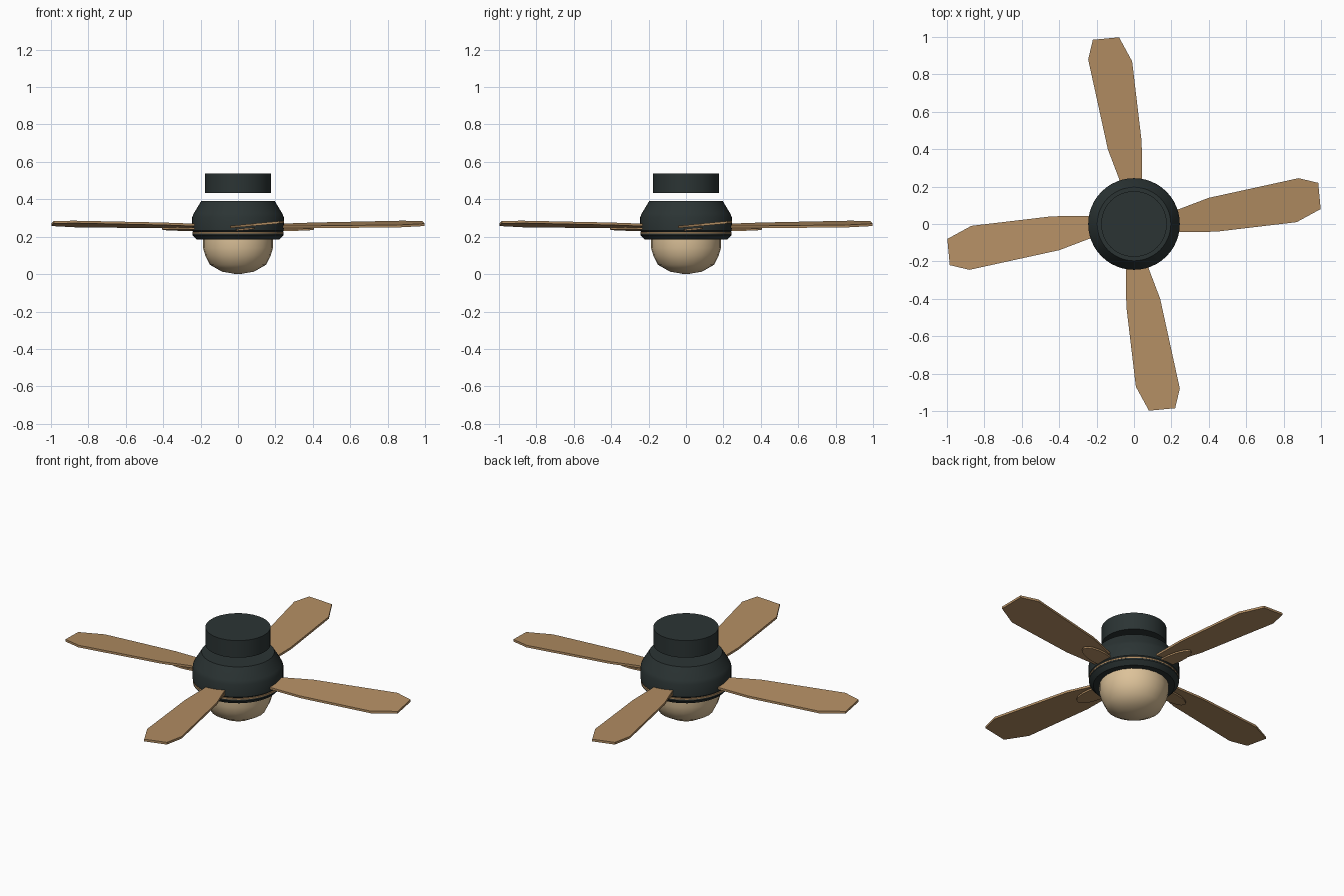
import bpy, math
from mathutils import Matrix, Vector

cube = bpy.data.objects.get("Cube")
if cube:
    bpy.data.objects.remove(cube, do_unlink=True)


def material(name, color):
    m = bpy.data.materials.new(name)
    m.use_nodes = True
    m.diffuse_color = (*color, 1)
    m.node_tree.nodes["Principled BSDF"].inputs["Base Color"].default_value = (*color, 1)
    return m


DARK = material("dark metal", (0.024, 0.034, 0.034))
WOOD = material("wood", (0.45, 0.27, 0.125))
GLASS = material("warm glass", (0.72, 0.54, 0.32))


def add_mesh(name, verts, faces, mat, smooth_angle=None):
    mesh = bpy.data.meshes.new(name)
    mesh.from_pydata(verts, [], faces)
    mesh.materials.append(mat)
    obj = bpy.data.objects.new(name, mesh)
    bpy.context.collection.objects.link(obj)
    if smooth_angle:
        bpy.ops.object.select_all(action='DESELECT')
        obj.select_set(True)
        bpy.context.view_layer.objects.active = obj
        bpy.ops.object.shade_smooth_by_angle(angle=math.radians(smooth_angle))
    return obj


def lathe(name, profile, mat, seg=48, angle=40):
    """Spin (radius, z) pairs, listed bottom to top, and cap both ends."""
    verts = [(r * math.cos(2 * math.pi * i / seg), r * math.sin(2 * math.pi * i / seg), z)
             for r, z in profile for i in range(seg)]
    faces = [(k * seg + i, k * seg + (i + 1) % seg, (k + 1) * seg + (i + 1) % seg, (k + 1) * seg + i)
             for k in range(len(profile) - 1) for i in range(seg)]
    last = (len(profile) - 1) * seg
    faces += [tuple(reversed(range(seg))), tuple(range(last, last + seg))]
    return add_mesh(name, verts, faces, mat, angle)


def plate(name, outline, height, thick, mat, turn):
    """Pitched flat plate from a counter-clockwise outline, turned about the hub."""
    rot = Matrix.Rotation(turn, 3, 'Z')
    n = len(outline)
    verts = [rot @ Vector((x, y, height + 0.095 * y + dz))
             for dz in (-thick / 2, thick / 2) for x, y in outline]
    faces = [tuple(reversed(range(n))), tuple(range(n, 2 * n))]
    faces += [(i, (i + 1) % n, n + (i + 1) % n, n + i) for i in range(n)]
    return add_mesh(name, verts, faces, mat)


# Ceiling canopy and motor housing
lathe("ceiling_canopy", [(0.176, 0.435), (0.176, 0.537)], DARK)
lathe("motor_housing", [(0.236, 0.223), (0.245, 0.232), (0.245, 0.305), (0.236, 0.325),
                        (0.197, 0.39)], DARK)
lathe("trim_ring", [(0.244, 0.216), (0.244, 0.224)], WOOD)
lathe("lower_housing", [(0.22, 0.184), (0.243, 0.208), (0.243, 0.217)], DARK)

# Glass light bowl
lathe("light_bowl", [(0.02, 0.002), (0.085, 0.013), (0.15, 0.05), (0.175, 0.1),
                     (0.187, 0.14), (0.187, 0.186)], GLASS, seg=24, angle=50)

# Four pitched blades, each on a leaf-shaped bracket
blade_outline = [(0.15, -0.045), (0.44, -0.041), (0.87, 0.01), (0.998, 0.08),
                 (0.985, 0.22), (0.88, 0.245), (0.40, 0.14), (0.15, 0.045)]
bracket_outline = []
for i in range(16):
    a = 2 * math.pi * i / 16
    u, v = 0.12 * math.cos(a), 0.048 * math.sin(a)
    bracket_outline.append((0.285 + u - 0.15 * v, 0.04 + v + 0.15 * u))

for k in range(4):
    turn = k * math.pi / 2
    plate(f"blade_{k + 1}", blade_outline, 0.256, 0.013, WOOD, turn)
    plate(f"blade_bracket_{k + 1}", bracket_outline, 0.237, 0.01, WOOD, turn)
